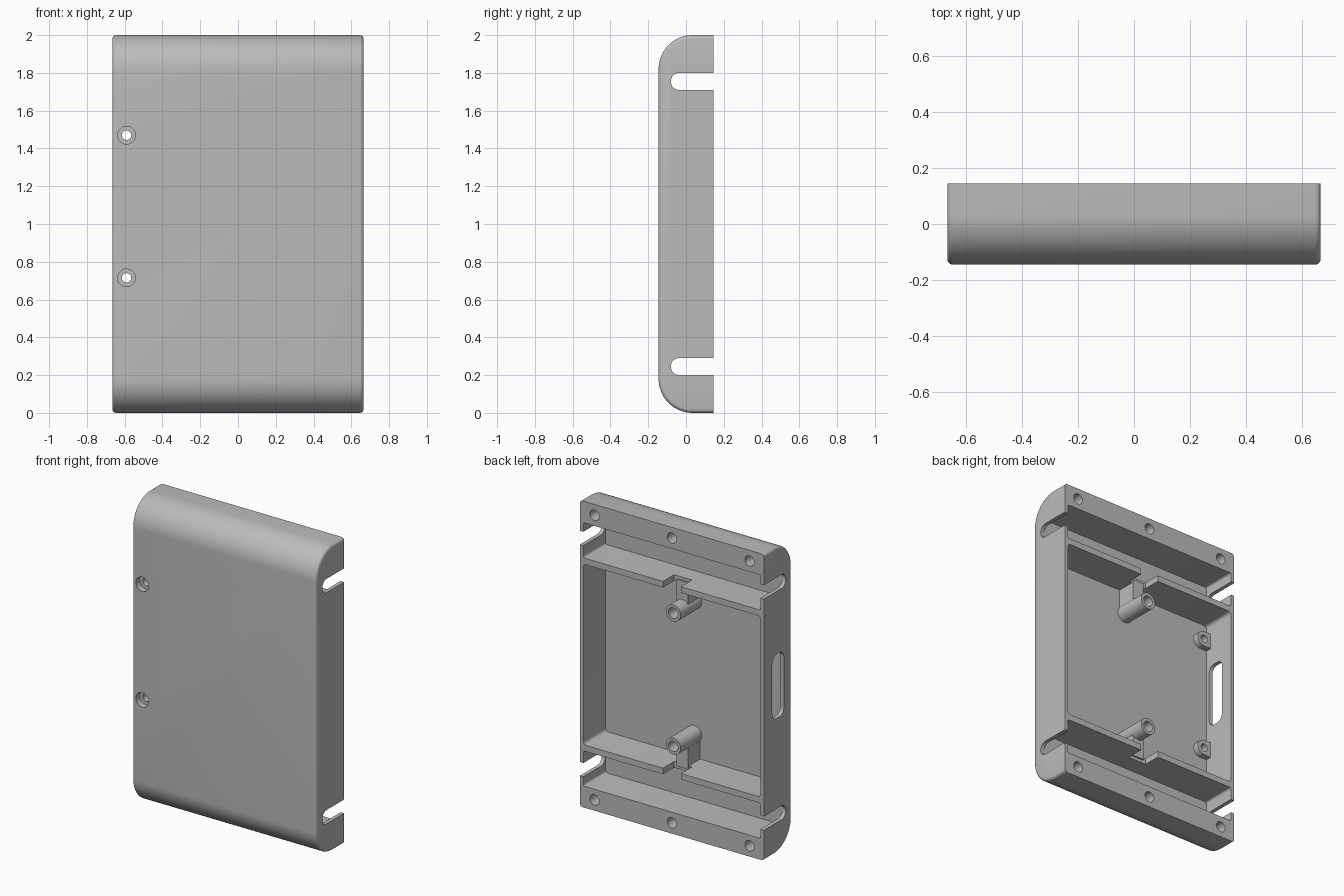
import bpy, bmesh
from math import sin, cos, pi

if "Cube" in bpy.data.objects:
    bpy.data.objects.remove(bpy.data.objects["Cube"], do_unlink=True)

grey = bpy.data.materials.new("plain_grey")
grey.use_nodes = True
colour = (0.5, 0.5, 0.5, 1)
grey.diffuse_color = colour
grey.node_tree.nodes["Principled BSDF"].inputs["Base Color"].default_value = colour

HALF_X, HALF_Y, HEIGHT = 0.665, 0.145, 2.0
FLOOR_Y = -0.085
WALL = 0.025


def arc(cx, cy, r, start, segs):
    """Quarter-circle points, starting at an angle given in quarter turns."""
    return [(cx + r * cos((start + i / segs) * pi / 2),
             cy + r * sin((start + i / segs) * pi / 2)) for i in range(segs + 1)]


def rounded_rect(a0, a1, b0, b1, r=0.0, segs=8):
    if r == 0:
        return [(a1, b1), (a0, b1), (a0, b0), (a1, b0)]
    return (arc(a1 - r, b1 - r, r, 0, segs) + arc(a0 + r, b1 - r, r, 1, segs)
            + arc(a0 + r, b0 + r, r, 2, segs) + arc(a1 - r, b0 + r, r, 3, segs))


def disc(a, b, r):
    return rounded_rect(a - r, a + r, b - r, b + r, r)


def prism(name, outline, axis, lo, hi, fillet=0):
    """Extrude an outline: (x, z) points along y, or (y, z) points along x."""
    def place(p, d):
        return (d, p[0], p[1]) if axis == "x" else (p[0], d, p[1])
    bm = bmesh.new()
    face = bm.faces.new([bm.verts.new(place(p, lo)) for p in outline])
    new = bmesh.ops.extrude_face_region(bm, geom=[face])["geom"]
    shift = (hi - lo, 0, 0) if axis == "x" else (0, hi - lo, 0)
    bmesh.ops.translate(bm, vec=shift, verts=[v for v in new if isinstance(v, bmesh.types.BMVert)])
    bmesh.ops.remove_doubles(bm, verts=bm.verts, dist=1e-5)
    bmesh.ops.recalc_face_normals(bm, faces=bm.faces)
    if fillet:
        # round the rim of both ends, leaving the back edge sharp
        rim = [e for e in bm.edges
               if abs(e.verts[0].co.x - e.verts[1].co.x) < 1e-5
               and min(v.co.y for v in e.verts) < HALF_Y - 1e-4]
        bmesh.ops.bevel(bm, geom=rim, offset=fillet, segments=4, profile=0.5, affect="EDGES")
    mesh = bpy.data.meshes.new(name)
    bm.to_mesh(mesh)
    bm.free()
    obj = bpy.data.objects.new(name, mesh)
    mesh.materials.append(grey)
    bpy.context.scene.collection.objects.link(obj)
    return obj


# Outer shell with large rounds on the front top and bottom
R = 0.18
profile = ([(HALF_Y, HEIGHT)]
           + arc(R - HALF_Y, HEIGHT - R, R, 1, 16)
           + arc(R - HALF_Y, R, R, 2, 16)
           + [(HALF_Y, 0)])
case = prism("case_shell", profile, "x", -HALF_X, HALF_X, fillet=0.02)
helpers = []


def combine(operation, *args):
    tool = prism("helper", *args)
    tool.hide_render = True
    helpers.append(tool)
    mod = case.modifiers.new(operation.lower(), "BOOLEAN")
    mod.operation, mod.solver, mod.object = operation, "EXACT", tool


def cut(*args):
    combine("DIFFERENCE", *args)


def add(*args):
    combine("UNION", *args)


def both_ends(z0, z1):
    """A height range and its mirror image about the middle."""
    return [(z0, z1), (HEIGHT - z1, HEIGHT - z0)]


BACK = HALF_Y + 0.1
inner = HALF_X - WALL

# Main cavity and the two cross channels, leaving thin partitions between
cut(rounded_rect(-inner, inner, 0.41, 1.59, 0.02, 4), "y", FLOOR_Y, BACK)
for z0, z1 in both_ends(0.14, 0.37):
    cut(rounded_rect(-inner, inner, z0, z1, 0.012, 4), "y", FLOOR_Y, BACK)

# Strap slots through both side walls
for z0, z1 in both_ends(0.2, 0.29):
    cut(rounded_rect(-0.08, 0.4, z0, z1, 0.043), "x", -1, 1)

# Wire gaps in the partitions
for z0, z1 in both_ends(0.33, 0.45):
    cut(rounded_rect(-0.065, 0.065, z0, z1), "y", 0.03, BACK)

# Screw posts joined to the partitions by ribs
for z0, z1 in both_ends(0.39, 0.565):
    add(rounded_rect(-0.042, 0.042, z0, z1), "y", -0.1, 0.04)
for z in (0.565, 1.435):
    add(disc(0, z, 0.054), "y", -0.1, 0.132)
    cut(disc(0, z, 0.034), "y", -0.05, BACK)

# Counterbored front screw holes with pads against the side wall
HOLE_X = -0.59
for z in (0.715, 1.47):
    add(rounded_rect(-0.655, HOLE_X, z - 0.05, z + 0.05), "y", -0.1, -0.045)
    add(disc(HOLE_X, z, 0.0505), "y", -0.101, -0.0455)
    cut(disc(HOLE_X, z, 0.047), "y", -0.2, -0.105)
    cut(disc(HOLE_X, z, 0.025), "y", -0.2, 0)

# Blind screw holes in the end bars
for x in (-0.56, 0, 0.56):
    for z in (0.07, 1.93):
        cut(disc(x, z, 0.034), "y", 0.03, BACK)

# Rounded port in the side wall
cut(rounded_rect(-0.06, 0.06, 0.88, 1.3, 0.045), "x", -0.8, -0.61)

# Bake the cuts into the shell and drop the helpers
bpy.context.view_layer.update()
result = bpy.data.meshes.new_from_object(case.evaluated_get(bpy.context.evaluated_depsgraph_get()))
case.modifiers.clear()
case.data = result
for tool in helpers:
    bpy.data.objects.remove(tool, do_unlink=True)

for obj in bpy.context.selected_objects:
    obj.select_set(False)
case.select_set(True)
bpy.context.view_layer.objects.active = case
bpy.ops.object.shade_smooth_by_angle()
